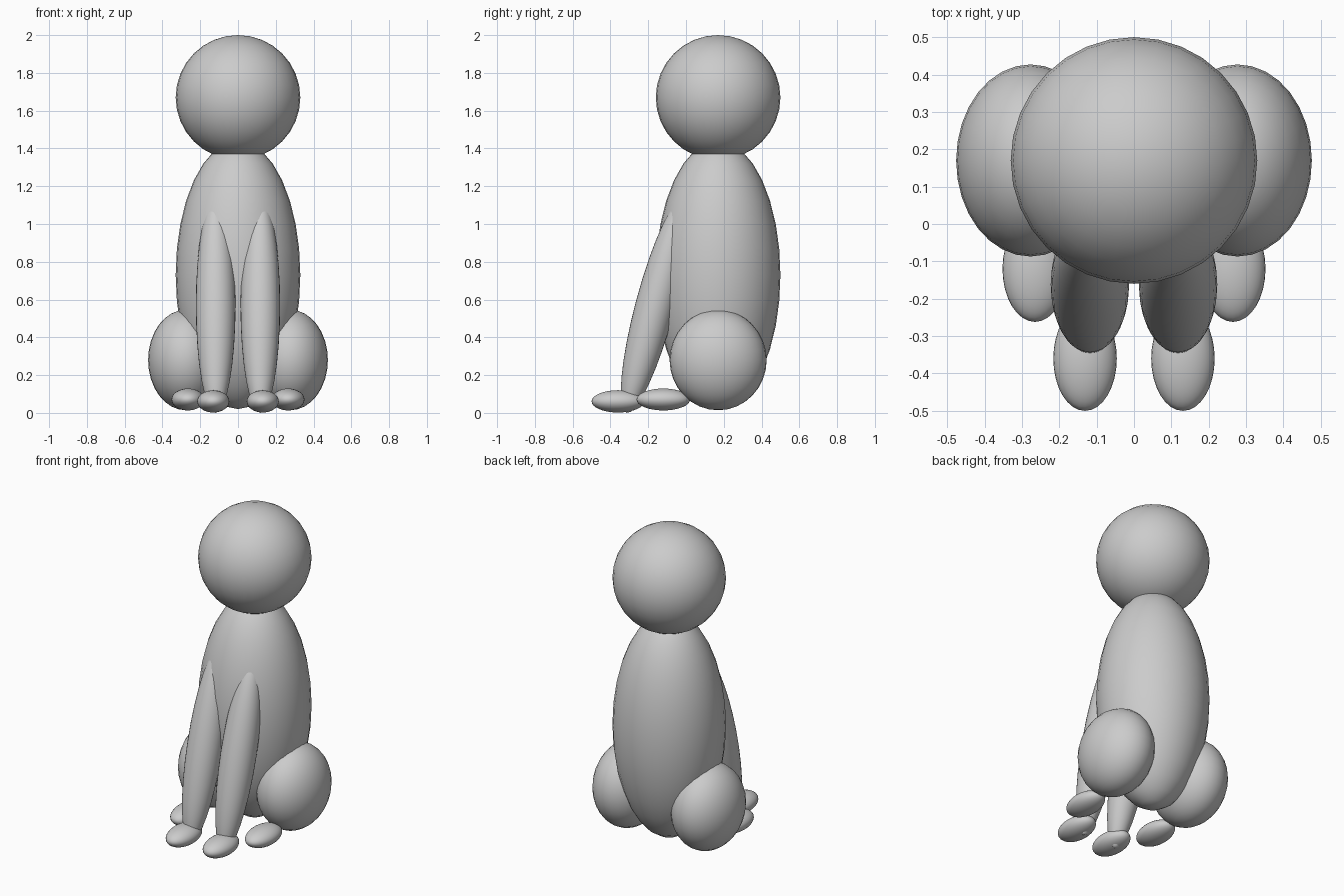
import bpy
import math

if "Cube" in bpy.data.objects:
    bpy.data.objects.remove(bpy.data.objects["Cube"])

grey = bpy.data.materials.new("plain grey")
grey.diffuse_color = (0.6, 0.6, 0.6, 1.0)
grey.use_nodes = True
grey.node_tree.nodes["Principled BSDF"].inputs["Base Color"].default_value = grey.diffuse_color


def ellipsoid(name, centre, radii, tilt=0.0):
    """Smooth ellipsoid, tilted in degrees about the x axis."""
    bpy.ops.mesh.primitive_uv_sphere_add(segments=32, ring_count=16, radius=1, location=centre)
    ob = bpy.context.object
    ob.name = name
    ob.scale = radii
    ob.rotation_euler = (math.radians(tilt), 0, 0)
    bpy.ops.object.shade_smooth()
    ob.data.materials.append(grey)
    return ob


# Head and upright body on one axis
ellipsoid("head", (0, 0.17, 1.67), (0.33, 0.33, 0.33))
ellipsoid("body", (0, 0.17, 0.73), (0.33, 0.33, 0.71))

# Paired limbs
for side, s in (("left", 1), ("right", -1)):
    ellipsoid(f"{side}_front_leg", (s * 0.118, -0.162, 0.57), (0.105, 0.105, 0.59), -15)
    ellipsoid(f"{side}_front_paw", (s * 0.131, -0.36, 0.061), (0.085, 0.14, 0.059))
    ellipsoid(f"{side}_haunch", (s * 0.277, 0.17, 0.28), (0.199, 0.257, 0.266))
    ellipsoid(f"{side}_hind_paw", (s * 0.265, -0.12, 0.071), (0.087, 0.142, 0.058))
